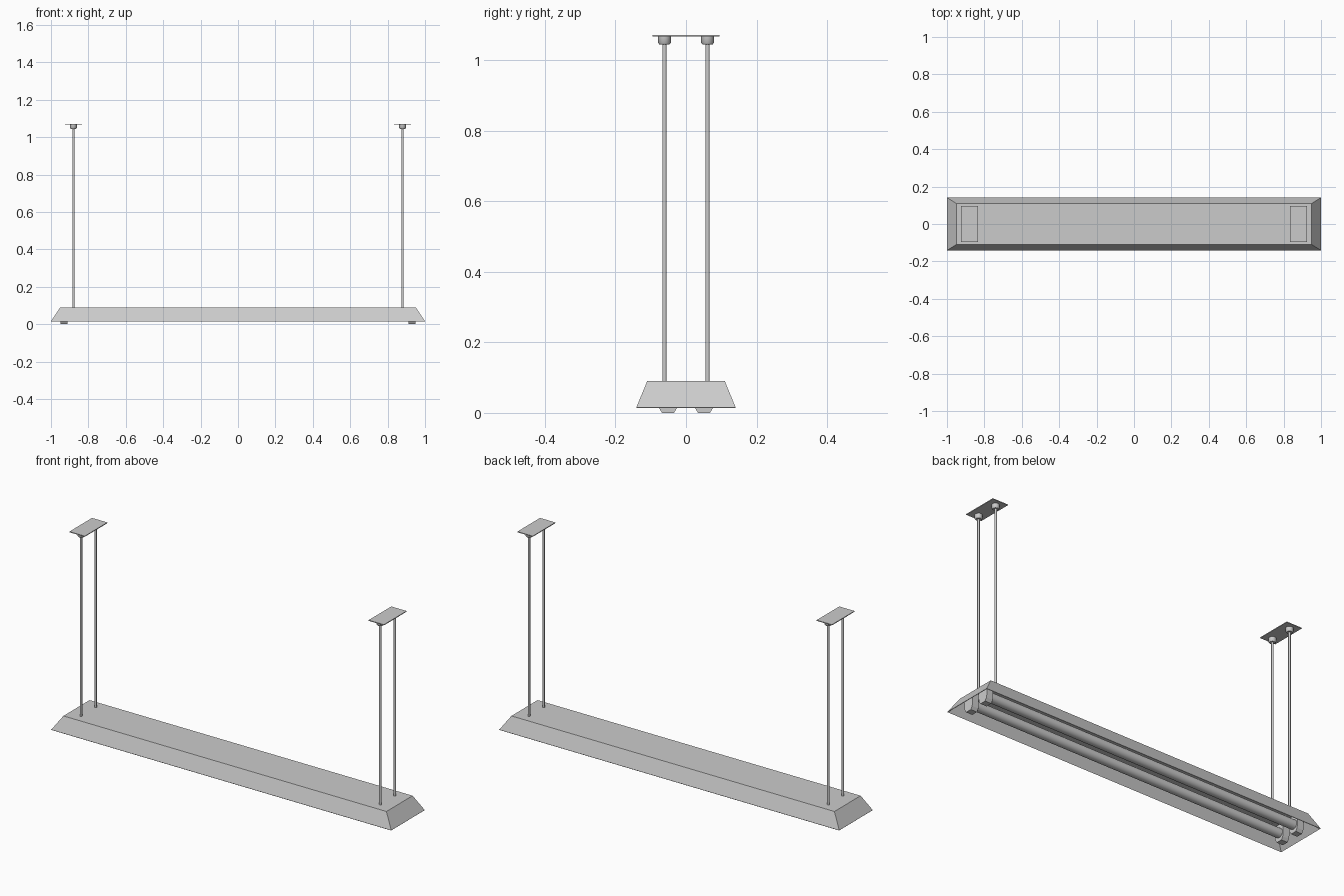
import bpy, bmesh
from math import pi
from mathutils import Matrix, Vector

if "Cube" in bpy.data.objects:
    bpy.data.objects.remove(bpy.data.objects["Cube"])


def finish(name, bm, smooth=False):
    bmesh.ops.recalc_face_normals(bm, faces=bm.faces)
    me = bpy.data.meshes.new(name)
    bm.to_mesh(me)
    bm.free()
    ob = bpy.data.objects.new(name, me)
    bpy.context.collection.objects.link(ob)
    if smooth:
        bpy.ops.object.select_all(action='DESELECT')
        ob.select_set(True)
        bpy.context.view_layer.objects.active = ob
        bpy.ops.object.shade_smooth_by_angle(angle=0.7)
    return ob


def lathe(name, profile, origin, axis='Z', sides=20):
    """Revolve (radius, height) points about an axis through origin, capped."""
    bm = bmesh.new()
    rot = Matrix.Rotation(pi / 2, 4, 'Y') if axis == 'X' else Matrix()
    rings = []
    for r, h in profile:
        ring = []
        for i in range(sides):
            p = Matrix.Rotation(2 * pi * i / sides, 4, 'Z') @ Vector((r, 0, h))
            ring.append(bm.verts.new(rot @ p + Vector(origin)))
        rings.append(ring)
    for a, b in zip(rings, rings[1:]):
        for i in range(sides):
            j = (i + 1) % sides
            bm.faces.new((a[i], a[j], b[j], b[i]))
    bm.faces.new(rings[0])
    bm.faces.new(rings[-1])
    return finish(name, bm, True)


# Reflector housing: a thin tapered tray, open underneath
bm = bmesh.new()
bmesh.ops.create_cube(bm, size=2)
for v in bm.verts:
    top = v.co.z > 0
    v.co.x *= 0.95 if top else 1.0
    v.co.y *= 0.11 if top else 0.141
    v.co.z = 0.09 if top else 0.015
bottom = [f for f in bm.faces if f.calc_center_median().z < 0.02]
bmesh.ops.delete(bm, geom=bottom, context='FACES_ONLY')
housing = finish("reflector_housing", bm)
shell = housing.modifiers.new("sheet_thickness", 'SOLIDIFY')
shell.thickness = 0.003
shell.offset = -1

# Half profile (y, z) of a tube socket
SOCKET = [(0.017, 0.0), (0.026, 0.015), (0.029, 0.03), (0.029, 0.088)]


def socket(x, y):
    outline = SOCKET + [(-a, z) for a, z in reversed(SOCKET)]
    bm = bmesh.new()
    face = bm.faces.new([bm.verts.new((x - 0.0185, y + a, z)) for a, z in outline])
    ext = bmesh.ops.extrude_face_region(bm, geom=[face])
    moved = [g for g in ext["geom"] if isinstance(g, bmesh.types.BMVert)]
    bmesh.ops.translate(bm, verts=moved, vec=(0.037, 0, 0))
    finish("tube_socket", bm)


# Two lamp tubes with a socket at each end
for y in (-0.051, 0.051):
    lathe("lamp_tube", [(0.024, -0.92), (0.024, 0.92)], (0, y, 0.042), 'X', 24)
    for x in (-0.93, 0.93):
        socket(x, y)

# Hangers: ceiling plate, two cups and two rods at each end
for x in (-0.88, 0.88):
    bm = bmesh.new()
    bmesh.ops.create_cube(bm, size=1)
    bmesh.ops.scale(bm, verts=bm.verts, vec=(0.09, 0.19, 0.004))
    bmesh.ops.translate(bm, verts=bm.verts, vec=(x, 0, 1.069))
    finish("ceiling_plate", bm)
    for y in (-0.061, 0.061):
        lathe("hanger_rod", [(0.006, 0.087), (0.006, 1.05)], (x, y, 0), sides=12)
        lathe("hanger_cup", [(0.014, 1.044), (0.018, 1.049), (0.018, 1.068)], (x, y, 0))
